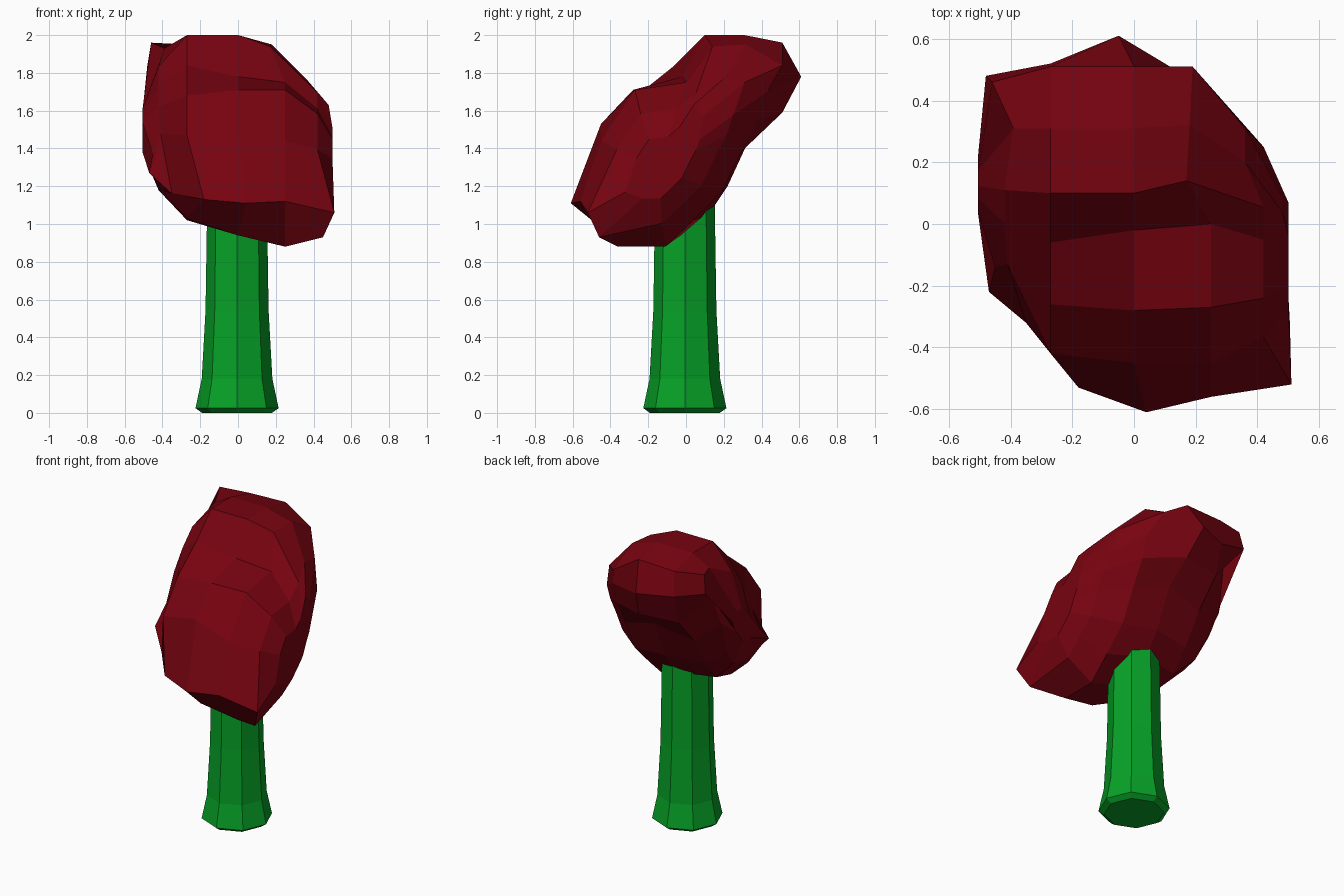
import bpy, bmesh, math
from mathutils import Vector


def material(name, color):
    m = bpy.data.materials.new(name)
    m.diffuse_color = (*color, 1)
    return m


def loft(name, rings, mat):
    """Skin a stack of equal-length vertex rings and close both ends."""
    bm = bmesh.new()
    vs = [[bm.verts.new(p) for p in ring] for ring in rings]
    n = len(rings[0])
    for a, b in zip(vs, vs[1:]):
        for i in range(n):
            j = (i + 1) % n
            bm.faces.new((a[i], a[j], b[j], b[i]))
    bm.faces.new(vs[0])
    bm.faces.new(vs[-1])
    bmesh.ops.recalc_face_normals(bm, faces=bm.faces)
    me = bpy.data.meshes.new(name)
    bm.to_mesh(me)
    bm.free()
    me.materials.append(mat)
    ob = bpy.data.objects.new(name, me)
    bpy.context.collection.objects.link(ob)
    return ob


# Trunk: eight-sided, flared at the foot
def octagon(z, r):
    return [(r * math.cos(k * math.pi / 4) - 0.005, r * math.sin(k * math.pi / 4) - 0.006, z)
            for k in range(8)]


loft("trunk", [octagon(z, r) for z, r in
               [(0, 0.185), (0.025, 0.22), (0.18, 0.187), (0.54, 0.167), (1.12, 0.158)]],
     material("trunk_green", (0.002, 0.36, 0.02)))

# Crown: leaning cross-sections (y, z), from the front tip over the top and back underneath
left = [(-0.50, 1.14), (-0.42, 1.47), (-0.26, 1.68), (-0.06, 1.84), (0.10, 2.0), (0.31, 2.0),
        (0.51, 1.95), (0.52, 1.78), (0.46, 1.58), (0.30, 1.40), (0.17, 1.20), (0.06, 1.06),
        (-0.10, 1.02), (-0.28, 1.03)]
middle = [(-0.61, 1.12), (-0.45, 1.53), (-0.28, 1.71), (-0.02, 1.78), (0.10, 2.0), (0.31, 2.0),
          (0.51, 1.96), (0.61, 1.78), (0.51, 1.59), (0.34, 1.46), (0.22, 1.20), (0.12, 1.05),
          (-0.10, 0.95), (-0.40, 0.94)]
right = [(-0.56, 1.12), (-0.45, 1.44), (-0.27, 1.71), (0.0, 1.75), (0.15, 1.87), (0.31, 1.90),
         (0.42, 1.86), (0.43, 1.70), (0.38, 1.55), (0.29, 1.38), (0.19, 1.17), (0.04, 1.02),
         (-0.11, 0.88), (-0.36, 0.88)]


def section(x, pts, center=(0, 0), s=1.0):
    return [Vector((x, center[0] + (y - center[0]) * s, center[1] + (z - center[1]) * s))
            for y, z in pts]


rings = [section(-0.505, left, (0.13, 1.49), 0.24),
         section(-0.42, left, (0.13, 1.50), 0.67),
         section(-0.27, left),
         section(0.0, middle),
         section(0.25, right),
         section(0.42, right, (-0.17, 1.29), 0.70),
         section(0.50, right, (-0.15, 1.29), 0.38)]

# Pointed corners and irregular edges: (ring, point) -> position
tweaks = {(0, 0): (-0.47, -0.22, 1.27), (0, 1): (-0.45, -0.14, 1.37),
          (1, 0): (-0.35, -0.32, 1.16), (1, 1): (-0.41, -0.13, 1.48),
          (1, 2): (-0.42, -0.03, 1.62),
          (1, 5): (-0.39, 0.31, 1.93), (1, 6): (-0.46, 0.46, 1.96),
          (1, 7): (-0.48, 0.48, 1.84), (1, 8): (-0.43, 0.34, 1.75),
          (1, 9): (-0.46, 0.28, 1.56), (2, 0): (-0.18, -0.53, 1.13),
          (3, 0): (0.04, -0.61, 1.11), (3, 7): (-0.05, 0.61, 1.78),
          (4, 4): (0.17, 0.14, 1.94), (4, 5): (0.18, 0.32, 1.95),
          (4, 6): (0.19, 0.51, 1.84),
          (5, 5): (0.36, 0.20, 1.77), (5, 6): (0.36, 0.31, 1.75),
          (5, 0): (0.51, -0.52, 1.06), (5, 13): (0.45, -0.46, 0.93),
          (6, 0): (0.505, -0.32, 1.17), (6, 5): (0.48, 0.04, 1.63),
          (6, 6): (0.48, 0.09, 1.57)}
for (r, k), p in tweaks.items():
    rings[r][k] = Vector(p)

loft("crown", rings, material("crown_red", (0.185, 0.001, 0.005)))
